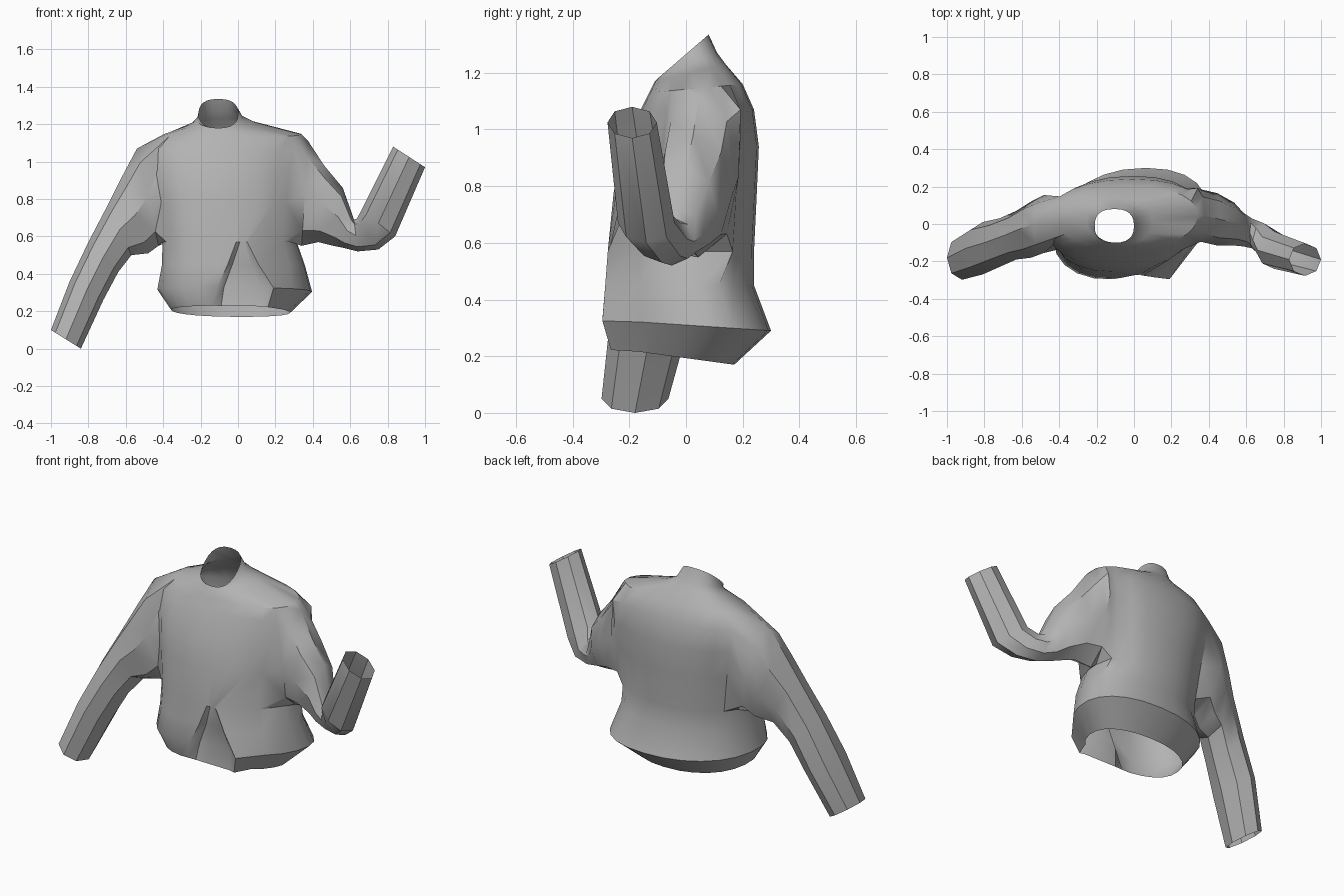
import bpy, bmesh, math
from mathutils import Vector

cube = bpy.data.objects.get("Cube")
if cube:
    bpy.data.objects.remove(cube, do_unlink=True)

# One cloth colour
cloth = bpy.data.materials.new("grey_cloth")
cloth.use_nodes = True
GREY = (0.45, 0.45, 0.45, 1)
cloth.diffuse_color = GREY
bsdf = cloth.node_tree.nodes["Principled BSDF"]
bsdf.inputs["Base Color"].default_value = GREY
bsdf.inputs["Roughness"].default_value = 0.8

N = 24                # points round the torso
LOW, HIGH = 3, 7      # torso rings at the bottom and top of the armholes


def body_ring(x0, x1, yf, yb, zf, zb, skew=0.0, power=0.9):
    """Rounded ring between its limits, tilted and twisted front to back."""
    pts = []
    for i in range(N):
        a = math.tau * i / N
        c, s = math.cos(a), math.sin(a)
        c = math.copysign(abs(c) ** power, c)
        s = math.copysign(abs(s) ** power, s)
        pts.append(Vector(((x0 + x1) / 2 + (x1 - x0) / 2 * c + skew * s,
                           (yf + yb) / 2 + (yb - yf) / 2 * s,
                           (zf + zb) / 2 + (zb - zf) / 2 * s)))
    return pts


def sleeve_ring(outer, inner, cy, ry, n=8):
    """Ring spanning an outer and an inner (x, z) point, with depth ry."""
    o, i = Vector((outer[0], cy, outer[1])), Vector((inner[0], cy, inner[1]))
    mid, half = (o + i) / 2, (o - i) / 2
    return [mid + half * math.cos(math.tau * k / n)
            + Vector((0, ry * math.sin(math.tau * k / n), 0)) for k in range(n)]


def is_armhole(ring, k):
    """True for the torso faces that the sleeves replace."""
    return LOW <= ring < HIGH and k in (N - 2, N - 1, 0, 1, 10, 11, 12, 13)


def skin(bm, loops, skip=lambda ring, k: False):
    for r, (a, b) in enumerate(zip(loops, loops[1:])):
        for i in range(len(a)):
            j = (i + 1) % len(a)
            if not skip(r, i):
                bm.faces.new((a[i], a[j], b[j], b[i]))


def add_sleeve(bm, body, side, rings):
    """Skin a sleeve and sew its first ring to the armhole on that side."""
    loops = [[bm.verts.new(p) for p in sleeve_ring(*r)] for r in rings]
    skin(bm, loops)
    # Armhole outline from the top centre, round the back and up the front
    path = [(HIGH, 0), (HIGH, 1)] + [(r, 2) for r in range(HIGH, LOW - 1, -1)]
    path += [(LOW, 1), (LOW, 0), (LOW, -1)]
    path += [(r, -2) for r in range(LOW, HIGH + 1)] + [(HIGH, -1)]
    hole = [body[r][(d if side > 0 else N // 2 - d) % N] for r, d in path]
    first = loops[0]
    for i in range(8):
        j = (i + 1) % 8
        a, b, c = hole[2 * i], hole[2 * i + 1], hole[2 * j]
        bm.faces.new((a, b, first[i]))
        bm.faces.new((b, c, first[j], first[i]))


# Torso: hem edge, folded hem, waist, chest, shoulders, neck
torso = [body_ring(*r) for r in (
    (-0.35, 0.27, -0.27, 0.17, 0.23, 0.17, 0.06),
    (-0.42, 0.385, -0.30, 0.30, 0.33, 0.29, 0.08),
    (-0.40, 0.35, -0.29, 0.24, 0.45, 0.45, 0.06),
    (-0.40, 0.31, -0.278, 0.24, 0.57, 0.57, 0.05),
    (-0.43, 0.33, -0.255, 0.25, 0.78, 0.78, 0.05),
    (-0.46, 0.35, -0.22, 0.257, 0.94, 0.94, 0.05),
    (-0.47, 0.37, -0.16, 0.24, 1.07, 1.07, 0.04),
    (-0.40, 0.34, -0.13, 0.20, 1.13, 1.16, 0.02),
    (-0.25, 0.10, -0.11, 0.14, 1.17, 1.23),
    (-0.22, 0.03, -0.10, 0.11, 1.18, 1.27),
    (-0.21, 0.0, -0.10, 0.08, 1.18, 1.335, 0.0, 0.8),
)]
# Front pleat: a sunken wedge, wide at the hem and closing at its peak
for ring, y_edge, y_floor, xs in (
        (0, -0.265, -0.262, (-0.14, -0.09, 0.13, 0.16)),
        (1, -0.295, -0.245, (-0.11, -0.075, 0.12, 0.19)),
        (2, -0.285, -0.25, (-0.055, -0.03, 0.07, 0.11)),
        (3, -0.276, -0.272, (-0.01, 0.01, 0.03, 0.05))):
    for k, x, y in zip(range(18, 22), xs, (y_edge, y_floor, y_floor, y_edge)):
        torso[ring][k].x, torso[ring][k].y = x, y
# Fuller back edge where the left sleeve meets the shoulder blade
for ring in range(LOW, HIGH):
    torso[ring][2].y += 0.045

bm = bmesh.new()
body = [[bm.verts.new(p) for p in ring] for ring in torso]
skin(bm, body, is_armhole)

# Lowered right sleeve, shoulder to cuff
add_sleeve(bm, body, -1, (
    ((-0.54, 1.07), (-0.425, 0.55), 0.00, 0.155),
    ((-0.62, 0.92), (-0.48, 0.51), -0.03, 0.15),
    ((-0.69, 0.78), (-0.57, 0.50), -0.06, 0.13),
    ((-0.80, 0.57), (-0.64, 0.41), -0.10, 0.13),
    ((-0.90, 0.36), (-0.72, 0.26), -0.13, 0.14),
    ((-1.00, 0.10), (-0.84, 0.00), -0.18, 0.118),
))

# Bent left sleeve, shoulder to pinched elbow to raised cuff
add_sleeve(bm, body, 1, (
    ((0.375, 1.11), (0.34, 0.55), 0.045, 0.14),
    ((0.46, 0.98), (0.43, 0.57), 0.025, 0.14),
    ((0.56, 0.86), (0.51, 0.55), 0.00, 0.115),
    ((0.61, 0.72), (0.56, 0.54), -0.03, 0.09),
    ((0.62, 0.69), (0.64, 0.52), -0.05, 0.08),
    ((0.635, 0.695), (0.75, 0.53), -0.085, 0.09),
    ((0.66, 0.74), (0.84, 0.60), -0.14, 0.10),
    ((0.83, 1.08), (1.00, 0.97), -0.19, 0.087),
))

# Sewn garment as one smooth-shaded open surface
bmesh.ops.recalc_face_normals(bm, faces=bm.faces)
mesh = bpy.data.meshes.new("sweater")
bm.to_mesh(mesh)
bm.free()
mesh.materials.append(cloth)
sweater = bpy.data.objects.new("sweater", mesh)
bpy.context.collection.objects.link(sweater)
bpy.ops.object.select_all(action='DESELECT')
sweater.select_set(True)
bpy.context.view_layer.objects.active = sweater
bpy.ops.object.shade_smooth_by_angle(angle=math.radians(35))
